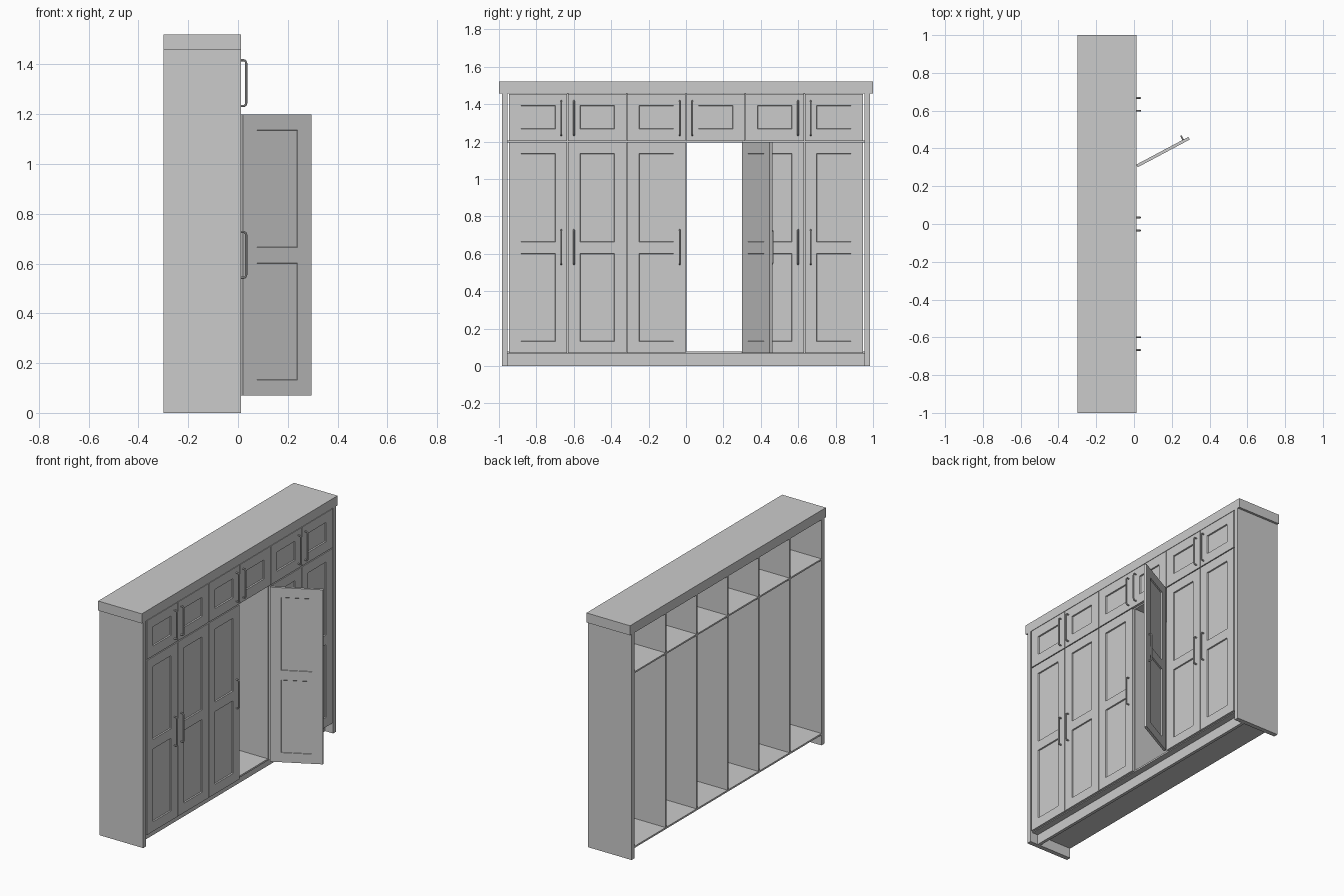
import bpy, bmesh, math
from mathutils import Matrix, Vector

if "Cube" in bpy.data.objects:
    bpy.data.objects.remove(bpy.data.objects["Cube"])

BAY = 0.3165                # bay width
BACK, FACE = -0.30, 0.012   # back edge and door face in x
THICK = 0.016               # door thickness
MARGIN = 0.064              # door frame width


def link(name, mesh, matrix=Matrix()):
    ob = bpy.data.objects.new(name, mesh)
    bpy.context.collection.objects.link(ob)
    ob.matrix_world = matrix
    return ob


def box(name, x0, x1, y0, y1, z0, z1):
    bm = bmesh.new()
    bmesh.ops.create_cube(bm, size=1)
    for v in bm.verts:
        v.co = Vector(((x0 + x1) / 2 + v.co.x * (x1 - x0),
                       (y0 + y1) / 2 + v.co.y * (y1 - y0),
                       (z0 + z1) / 2 + v.co.z * (z1 - z0)))
    me = bpy.data.meshes.new(name)
    bm.to_mesh(me)
    bm.free()
    return link(name, me)


def door_mesh(name, width, zs):
    """Slab with sunk panels; zs are the horizontal cut heights, panels in odd rows."""
    h = width / 2
    ys = (-h, -h + MARGIN, h - MARGIN, h)
    bm = bmesh.new()
    grid = [[bm.verts.new((0, y, z)) for y in ys] for z in zs]
    for j in range(len(zs) - 1):
        for i in range(3):
            bm.faces.new((grid[j][i], grid[j][i + 1], grid[j + 1][i + 1], grid[j + 1][i]))
    ext = bmesh.ops.extrude_face_region(bm, geom=bm.faces[:], use_keep_orig=True)
    bmesh.ops.translate(bm, vec=(-THICK, 0, 0),
                        verts=[g for g in ext['geom'] if isinstance(g, bmesh.types.BMVert)])
    bmesh.ops.recalc_face_normals(bm, faces=bm.faces[:])
    for side, depth in ((1, -0.008), (-1, -0.0015)):
        panels = []
        for f in bm.faces:
            c = f.calc_center_median()
            row = any(zs[k] < c.z < zs[k + 1] for k in range(1, len(zs) - 1, 2))
            if f.normal.x * side > 0.9 and abs(c.y) < 0.01 and row:
                panels.append(f)
        bmesh.ops.inset_individual(bm, faces=panels, thickness=0.003, depth=depth)
    me = bpy.data.meshes.new(name)
    bm.to_mesh(me)
    bm.free()
    return me


def handle_mesh():
    """Rounded U-shaped bar handle."""
    r, reach, half = 0.012, 0.021, 0.092
    pts = [(-0.003, -half)]
    for cz, a0 in ((-half + r, -90), (half - r, 0)):
        for k in range(5):
            a = math.radians(a0 + k * 22.5)
            pts.append((reach - r + r * math.cos(a), cz + r * math.sin(a)))
    pts.append((-0.003, half))
    cu = bpy.data.curves.new("handle_path", 'CURVE')
    cu.dimensions = '3D'
    cu.bevel_depth = 0.0045
    cu.bevel_resolution = 2
    cu.use_fill_caps = True
    sp = cu.splines.new('POLY')
    sp.points.add(len(pts) - 1)
    for p, (x, z) in zip(sp.points, pts):
        p.co = (x, 0, z, 1)
    tmp = link("handle_path", cu)
    me = bpy.data.meshes.new_from_object(tmp.evaluated_get(bpy.context.evaluated_depsgraph_get()))
    bpy.data.objects.remove(tmp)
    return me


# Carcass: sides, cornice, plinth, shelves, dividers (open back)
for s, n in ((-1, "left"), (1, "right")):
    y0, y1 = sorted((s * 0.955, s * 0.985))
    box(f"side_panel_{n}", BACK, FACE, y0, y1, 0, 1.46)
box("cornice", BACK, FACE, -1, 1, 1.458, 1.52)
box("plinth", -0.065, -0.045, -0.955, 0.955, 0, 0.068)
inner = FACE - THICK - 0.001
box("bottom_shelf", BACK, inner, -0.955, 0.955, 0.066, 0.077)
box("upper_shelf", BACK, inner, -0.955, 0.955, 1.196, 1.206)
for i in range(-2, 3):
    y = i * BAY
    box(f"lower_divider_{i + 3}", BACK, inner, y - 0.004, y + 0.004, 0.077, 1.196)
    box(f"upper_divider_{i + 3}", BACK, inner, y - 0.004, y + 0.004, 1.206, 1.458)

# Doors with handles, in mirrored pairs; lower door 4 stands open
lower = door_mesh("lower_door", BAY - 0.004, (0.07, 0.132, 0.602, 0.664, 1.136, 1.198))
upper = door_mesh("upper_door", BAY - 0.004, (1.204, 1.268, 1.392, 1.455))
handle = handle_mesh()
for i in range(6):
    y = (i - 2.5) * BAY
    side = 1 if i % 2 == 0 else -1          # direction from hinge to handle
    for kind, mesh, hz in (("lower", lower, 0.635), ("upper", upper, 1.325)):
        swing = Matrix()
        if kind == "lower" and i == 3:
            pivot = Vector((FACE, y + BAY / 2 - 0.002, 0))
            swing = (Matrix.Translation(pivot) @ Matrix.Rotation(math.radians(118), 4, 'Z')
                     @ Matrix.Translation(-pivot))
        link(f"{kind}_door_{i + 1}", mesh, swing @ Matrix.Translation((FACE, y, 0)))
        hy = y + side * (BAY / 2 - 0.034)
        ob = link(f"{kind}_handle_{i + 1}", handle, swing @ Matrix.Translation((FACE, hy, hz)))

# Smooth the round handle bars
bpy.context.view_layer.objects.active = ob
ob.select_set(True)
bpy.ops.object.shade_smooth_by_angle()
